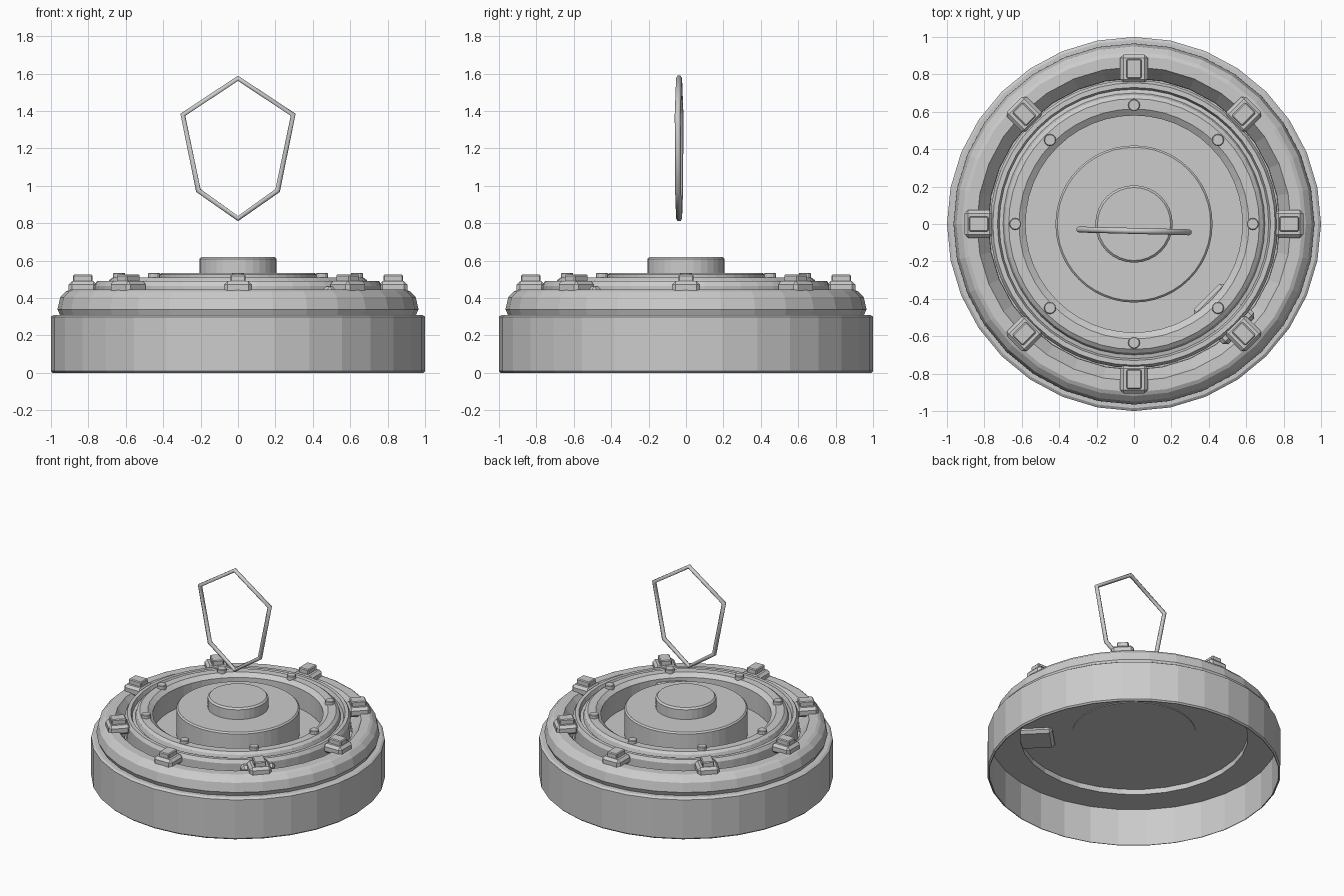
import bpy, bmesh
from math import cos, sin, pi
from mathutils import Matrix

if "Cube" in bpy.data.objects:
    bpy.data.objects.remove(bpy.data.objects["Cube"])


def make(name, bm):
    bmesh.ops.recalc_face_normals(bm, faces=bm.faces[:])
    me = bpy.data.meshes.new(name)
    bm.to_mesh(me)
    bm.free()
    ob = bpy.data.objects.new(name, me)
    bpy.context.collection.objects.link(ob)
    return ob


def lathe(name, profile, n):
    """Revolve a closed (r, z) loop; a radius of 0 becomes a pole."""
    bm = bmesh.new()
    rings = []
    for r, z in profile:
        if r == 0:
            rings.append([bm.verts.new((0, 0, z))] * n)
        else:
            rings.append([bm.verts.new((r * cos(2 * pi * i / n), r * sin(2 * pi * i / n), z))
                          for i in range(n)])
    for a, b in zip(rings, rings[1:] + rings[:1]):
        if a[0] is a[1] and b[0] is b[1]:
            continue
        for i in range(n):
            j = (i + 1) % n
            bm.faces.new(list(dict.fromkeys((a[i], a[j], b[j], b[i]))))
    return make(name, bm)


def disc(name, r, z0, z1, n, c=0.01):
    return lathe(name, [(0, z0), (r, z0), (r, z1 - c), (r - c, z1), (0, z1)], n)


def box(name, size, radius, z, angle, bevel):
    bm = bmesh.new()
    bmesh.ops.create_cube(bm, size=1)
    bmesh.ops.scale(bm, vec=size, verts=bm.verts)
    bmesh.ops.bevel(bm, geom=bm.edges[:], offset=bevel, segments=1, affect='EDGES')
    bm.transform(Matrix.Rotation(angle, 4, 'Z') @ Matrix.Translation((radius, 0, z)))
    return make(name, bm)


# hollow base with an inward shelf
lathe("base_shell", [(0.99, 0), (1, 0.01), (1, 0.30), (0.985, 0.31), (0.776, 0.31),
                     (0.776, 0.28), (0.985, 0.28), (0.985, 0)], 32)

# stepped outer rim
lathe("outer_rim", [(0.95, 0.305), (0.965, 0.34), (0.95, 0.405), (0.92, 0.435), (0.90, 0.445),
                    (0.84, 0.445), (0.83, 0.43), (0.78, 0.36), (0.776, 0.305)], 32)

# floor of the well
disc("well_floor", 0.80, 0.32, 0.335, 32, 0.003)

# raised inner ring and its thin outer lip
lathe("outer_lip", [(0.765, 0.325), (0.77, 0.465), (0.755, 0.49), (0.73, 0.49),
                    (0.72, 0.465), (0.72, 0.325)], 48)
lathe("inner_ring", [(0.722, 0.325), (0.722, 0.46), (0.70, 0.465), (0.69, 0.495), (0.67, 0.51),
                     (0.615, 0.51), (0.58, 0.485), (0.58, 0.325)], 48)

# central hub and button
disc("hub", 0.42, 0.315, 0.535, 48)
disc("hub_button", 0.207, 0.53, 0.62, 32, 0.012)

# clamps around the rim and studs on the inner ring
for k in range(8):
    a = k * pi / 4
    box(f"clamp_{k}", (0.15, 0.15, 0.07), 0.83, 0.455, a, 0.018)
    box(f"clamp_cap_{k}", (0.105, 0.08, 0.06), 0.83, 0.495, a, 0.006)
    stud = disc(f"stud_{k}", 0.032, 0.50, 0.535, 12, 0.004)
    stud.location = (0.635 * cos(a), 0.635 * sin(a), 0)

# single block passing through the ring
box("latch_block", (0.26, 0.235, 0.175), 0.68, 0.375, -pi / 4, 0.02)

# floating bent wire loop
pts = [(0, 1.575), (0.295, 1.38), (0.212, 0.975), (0, 0.825), (-0.212, 0.975), (-0.295, 1.38)]
cu = bpy.data.curves.new("wire_loop", 'CURVE')
cu.dimensions = '3D'
cu.bevel_depth = 0.016
cu.bevel_resolution = 1
sp = cu.splines.new('POLY')
sp.points.add(len(pts) - 1)
for p, (x, z) in zip(sp.points, pts):
    p.co = (x, -0.037 - 0.025 * x, z, 1)
sp.use_cyclic_u = True
wire = bpy.data.objects.new("wire_loop", cu)
bpy.context.collection.objects.link(wire)
bpy.context.view_layer.objects.active = wire
wire.select_set(True)
bpy.ops.object.convert(target='MESH')
